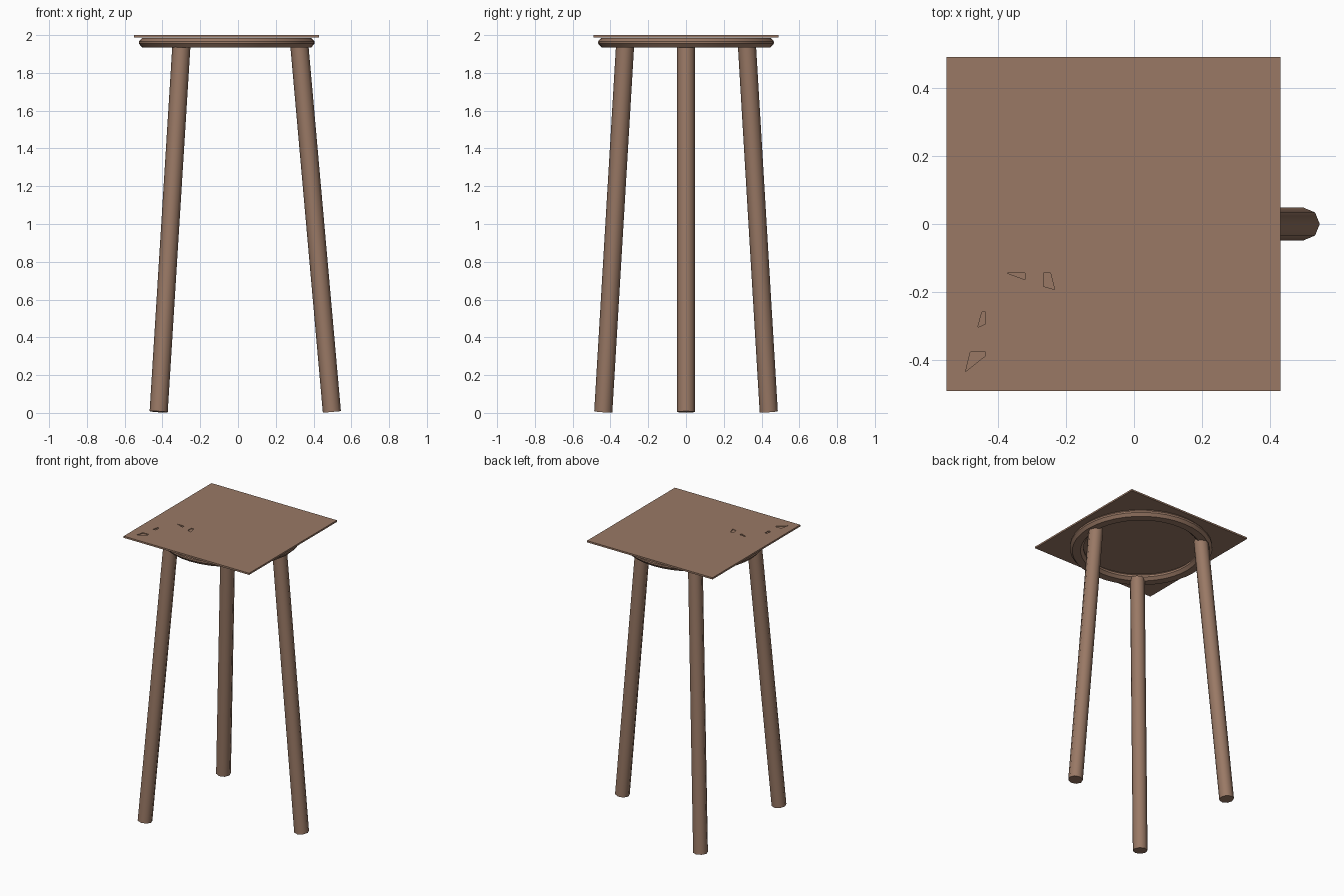
import bpy, bmesh, math
from mathutils import Vector

if "Cube" in bpy.data.objects:
    bpy.data.objects.remove(bpy.data.objects["Cube"])

wood = bpy.data.materials.new("brown_wood")
wood.diffuse_color = (0.32, 0.19, 0.13, 1)
wood.use_nodes = True
wood.node_tree.nodes["Principled BSDF"].inputs["Base Color"].default_value = wood.diffuse_color


def make_object(name, bm, smooth_angle=None):
    bmesh.ops.recalc_face_normals(bm, faces=bm.faces[:])
    mesh = bpy.data.meshes.new(name)
    bm.to_mesh(mesh)
    bm.free()
    obj = bpy.data.objects.new(name, mesh)
    bpy.context.collection.objects.link(obj)
    mesh.materials.append(wood)
    if smooth_angle:
        bpy.ops.object.select_all(action='DESELECT')
        obj.select_set(True)
        bpy.context.view_layer.objects.active = obj
        bpy.ops.object.shade_smooth_by_angle(angle=math.radians(smooth_angle))
    return obj


def prism(bm, points, z0, z1):
    face = bm.faces.new([bm.verts.new((x, y, z0)) for x, y in points])
    ext = bmesh.ops.extrude_face_region(bm, geom=[face])
    top = [g for g in ext["geom"] if isinstance(g, bmesh.types.BMVert)]
    bmesh.ops.translate(bm, verts=top, vec=(0, 0, z1 - z0))


def leg(name, foot, top, radius=0.048):
    a, b = Vector(foot), Vector(top)
    axis = b - a
    bm = bmesh.new()
    bmesh.ops.create_cone(bm, cap_ends=True, segments=8, radius1=radius,
                          radius2=radius, depth=axis.length)
    obj = make_object(name, bm, 50)
    obj.location = (a + b) / 2
    # shortest rotation keeps the octagon corners aligned with the world axes
    obj.rotation_euler = Vector((0, 0, 1)).rotation_difference(axis).to_euler()


# Three splayed round legs
leg("right_leg", (0.497, 0, 0.005), (0.324, 0, 1.955))
for side, word in ((-1, "front"), (1, "back")):
    leg(word + "_left_leg", (-0.42, 0.438 * side, 0.006), (-0.299, 0.322 * side, 1.955))

# Ring under the top: rounded flat profile spun around its centre
cx = -0.06
profile = [(0.465, 1.955), (0.465, 1.967), (0.448, 1.985), (0.395, 1.985),
           (0.375, 1.967), (0.375, 1.953), (0.395, 1.935), (0.448, 1.935)]
bm = bmesh.new()
verts = [bm.verts.new((cx + r, 0, z)) for r, z in profile]
edges = [bm.edges.new((verts[i], verts[(i + 1) % len(verts)])) for i in range(len(verts))]
bmesh.ops.spin(bm, geom=verts + edges, cent=(cx, 0, 0), axis=(0, 0, 1),
               angle=math.tau, steps=40)
bmesh.ops.remove_doubles(bm, verts=bm.verts[:], dist=1e-4)
make_object("support_ring", bm, 40)

# Thin square top
bm = bmesh.new()
prism(bm, [(-0.55, -0.49), (0.43, -0.49), (0.43, 0.49), (-0.55, 0.49)], 1.988, 2.0)
top = make_object("square_top", bm)

# Small shallow chips in the top surface
chips = [
    [(-0.375, -0.143), (-0.32, -0.163), (-0.32, -0.143)],
    [(-0.265, -0.143), (-0.265, -0.183), (-0.233, -0.192), (-0.245, -0.143)],
    [(-0.458, -0.303), (-0.435, -0.293), (-0.435, -0.258), (-0.446, -0.258)],
    [(-0.494, -0.433), (-0.435, -0.386), (-0.435, -0.376), (-0.48, -0.376)],
]
bm = bmesh.new()
for chip in chips:
    prism(bm, chip, 1.995, 2.02)
cutter = make_object("chip_cutter", bm)
cutter.hide_render = True
cutter.hide_set(True)
cut = top.modifiers.new("chips", 'BOOLEAN')
cut.operation = 'DIFFERENCE'
cut.solver = 'EXACT'
cut.object = cutter
